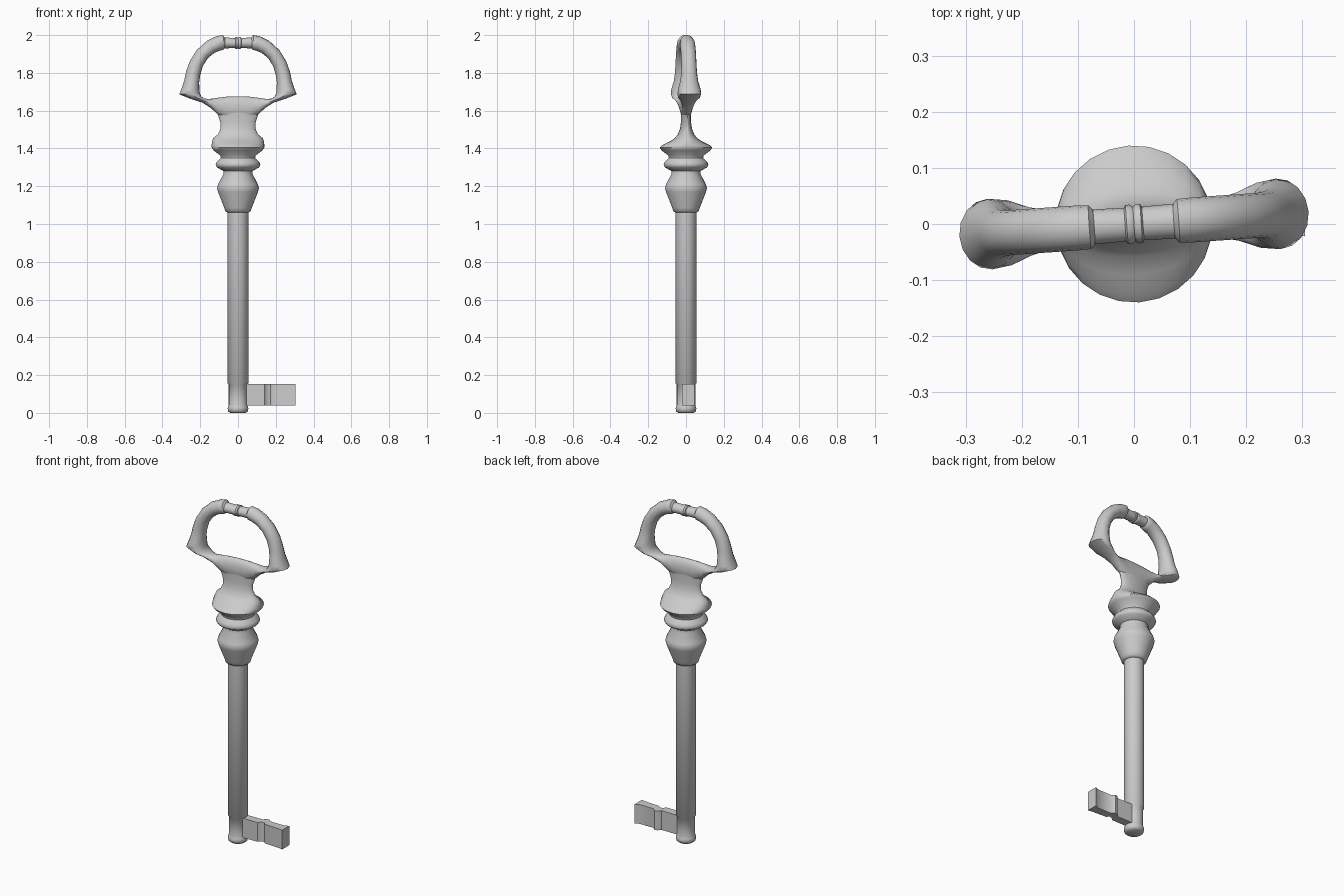
import bpy, bmesh, math
from mathutils import Vector


def loft(name, rings, closed=False, angle=45):
    """Skin a list of equal-length rings, capping the ends unless closed."""
    bm = bmesh.new()
    rows = [[bm.verts.new(p) for p in ring] for ring in rings]
    n = len(rows[0])
    for i in range(len(rows) if closed else len(rows) - 1):
        a, b = rows[i], rows[(i + 1) % len(rows)]
        for j in range(n):
            k = (j + 1) % n
            bm.faces.new((a[j], a[k], b[k], b[j]))
    if not closed:
        bm.faces.new(rows[0])
        bm.faces.new(rows[-1])
    bmesh.ops.recalc_face_normals(bm, faces=bm.faces)
    mesh = bpy.data.meshes.new(name)
    bm.to_mesh(mesh)
    bm.free()
    ob = bpy.data.objects.new(name, mesh)
    bpy.context.collection.objects.link(ob)
    bpy.ops.object.select_all(action='DESELECT')
    ob.select_set(True)
    bpy.context.view_layer.objects.active = ob
    bpy.ops.object.shade_smooth_by_angle(angle=math.radians(angle))
    return ob


def ellipse(z, rx, ry, n=24):
    return [(rx * math.cos(t), ry * math.sin(t), z)
            for t in (2 * math.pi * i / n for i in range(n))]


def section(inner, outer, depth, n=16):
    """Oval across the bow between an inner and an outer outline point."""
    a, b = Vector((inner[0], 0, inner[1])), Vector((outer[0], 0, outer[1]))
    c, h = (a + b) / 2, (b - a) / 2
    return [c + h * math.cos(t) + Vector((0, depth * math.sin(t), 0))
            for t in (2 * math.pi * i / n for i in range(n))]


# Shaft with rounded tip
shaft = [(0, .042), (.008, .052), (.024, .055), (.034, .052), (.042, .049),
         (.15, .049), (.156, .055), (1.08, .055)]
loft("shaft", [ellipse(z, r, r) for z, r in shaft], angle=50)

# Turned collar flowing into the flattened neck
collar = [(1.06, .055), (1.068, .068), (1.085, .073), (1.17, .106), (1.19, .111),
          (1.21, .106), (1.265, .077), (1.28, .077), (1.30, .112), (1.313, .119),
          (1.328, .113), (1.35, .091), (1.362, .093), (1.39, .13), (1.405, .14)]
neck = [(1.418, .14, .125), (1.435, .138, .09), (1.455, .131, .058),
        (1.475, .106, .043), (1.505, .093, .031), (1.54, .094, .026),
        (1.58, .108, .026), (1.63, .12, .026)]
body = loft("collar_and_neck", [ellipse(z, r, r) for z, r in collar]
            + [ellipse(*s) for s in neck], angle=50)

# Bow: half the loop from bottom centre to top centre, then mirrored
half = [((0, 1.676), (0, 1.55), .028),
        ((.06, 1.674), (.06, 1.555), .028),
        ((.11, 1.668), (.108, 1.58), .029),
        ((.15, 1.662), (.145, 1.615), .034),
        ((.18, 1.664), (.19, 1.643), .043),
        ((.195, 1.675), (.25, 1.662), .058),
        ((.203, 1.695), (.312, 1.687), .063),
        ((.205, 1.72), (.303, 1.708), .06),
        ((.206, 1.75), (.286, 1.757), .048),
        ((.2, 1.79), (.276, 1.805), .042),
        ((.187, 1.835), (.257, 1.86), .04),
        ((.16, 1.878), (.22, 1.92), .04),
        ((.125, 1.906), (.165, 1.97), .04),
        ((.095, 1.918), (.115, 1.994), .04),
        ((.078, 1.922), (.08, 2.0), .039),
        ((.072, 1.93), (.071, 1.987), .031),
        ((.016, 1.931), (.016, 1.985), .03),
        ((.013, 1.926), (.013, 1.99), .035),
        ((.006, 1.926), (.006, 1.99), .035),
        ((0, 1.931), (0, 1.986), .031)]
other = [((-a[0], a[1]), (-b[0], b[1]), d) for a, b, d in half[-2:0:-1]]
bow = loft("bow", [section(*s) for s in half + other], closed=True)
for ob in (body, bow):
    ob.rotation_euler.z = math.radians(4)

# Bit: kinked plan outline extruded upward
plan = [(.02, -.02), (.14, -.018), (.155, -.002), (.172, .002), (.185, -.012),
        (.28, -.018), (.305, -.022), (.305, .045), (.28, .034), (.19, .034),
        (.172, .05), (.155, .048), (.14, .03), (.02, .03)]
loft("bit", [[(x, y, z) for x, y in plan] for z in (.038, .152)])
